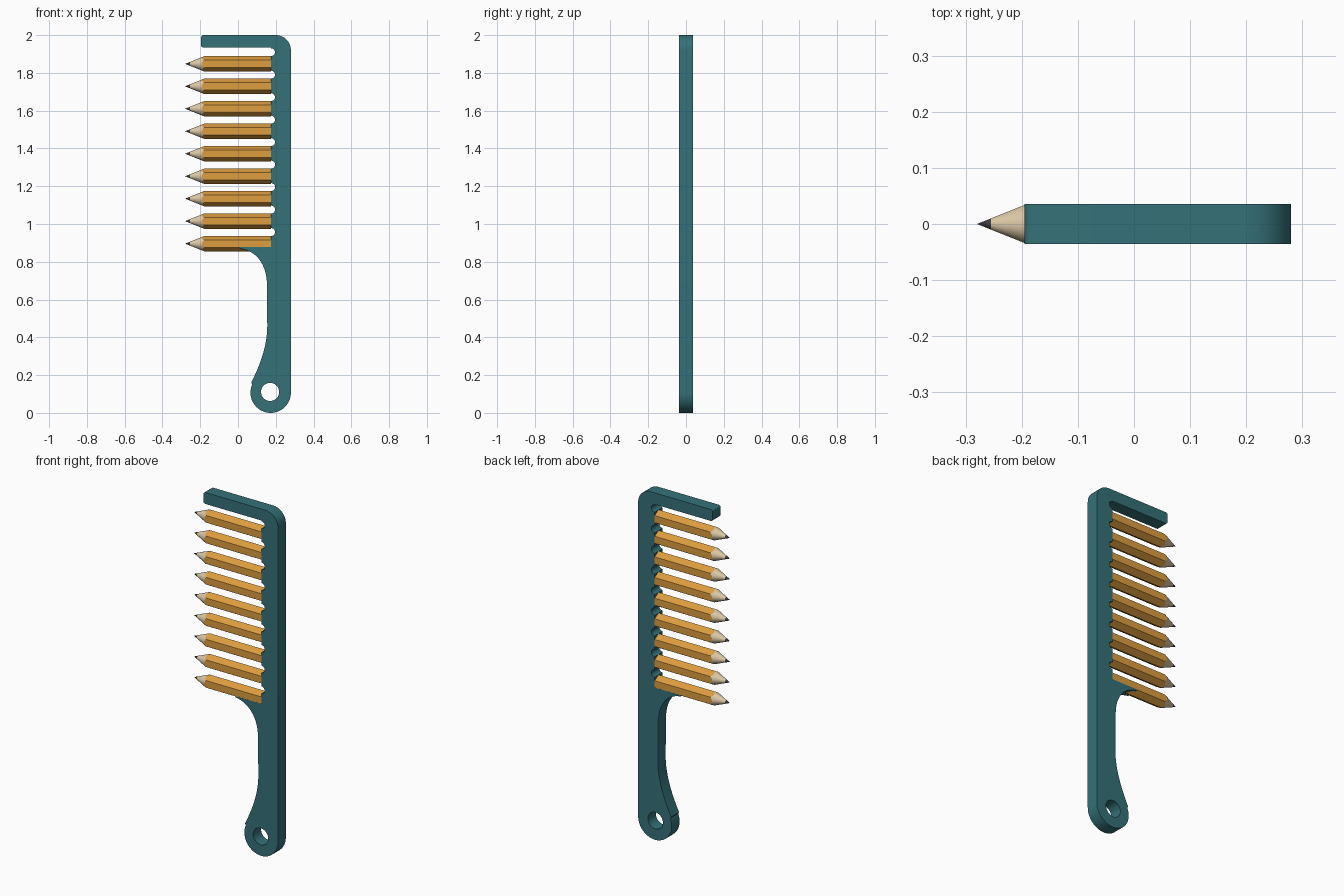
import bpy, bmesh, math
from mathutils import Vector
from mathutils.geometry import interpolate_bezier

if "Cube" in bpy.data.objects:
    bpy.data.objects.remove(bpy.data.objects["Cube"])

DEPTH = 0.036            # half thickness of the comb
R = 0.041                # pencil corner radius
STEP = 0.119             # pencil spacing
ROOT, TIP = 0.175, -0.28
HEIGHTS = [1.848 - STEP * i for i in range(9)]


def material(name, color):
    m = bpy.data.materials.new(name)
    m.diffuse_color = (*color, 1)
    m.use_nodes = True
    m.node_tree.nodes["Principled BSDF"].inputs["Base Color"].default_value = m.diffuse_color
    return m


teal = material("teal_plastic", (0.035, 0.165, 0.19))
paint = material("orange_paint", (0.72, 0.34, 0.05))
wood = material("bare_wood", (0.72, 0.58, 0.38))
lead = material("graphite", (0.05, 0.05, 0.06))


def arc(cx, cz, r, a0, a1, n=12):
    return [(cx + r * math.cos(math.radians(a0 + (a1 - a0) * i / n)),
             cz + r * math.sin(math.radians(a0 + (a1 - a0) * i / n))) for i in range(n + 1)]


def bezier(*pts, n=16):
    return [(p.x, p.y) for p in interpolate_bezier(*[Vector(p) for p in pts], n)]


# Comb outline: top bar, back edge, hanging ring, handle, notched spine
outline = arc(-0.183, 1.988, 0.012, 180, 90, 5)
outline += arc(0.20, 1.92, 0.08, 90, 0, 16)
outline += arc(0.173, 0.107, 0.107, 360, 156, 32)
outline += bezier((0.07, 0.16), (0.12, 0.26), (0.155, 0.36), (0.155, 0.46))
outline += bezier((0.153, 0.68), (0.153, 0.78), (0.10, 0.86), (0.01, 0.87))
outline += [(0.01, 0.877), (ROOT, 0.877)]
for z in reversed(HEIGHTS):
    outline += arc(ROOT, z + STEP / 2 + 0.002, 0.021, -90, 90, 10)
outline += [(ROOT, 1.934)]
outline += arc(-0.183, 1.946, 0.012, 270, 180, 5)
hole = arc(0.17, 0.111, 0.048, 0, 350, 35)

curve = bpy.data.curves.new("comb_frame", 'CURVE')
curve.dimensions = '2D'
curve.fill_mode = 'BOTH'
curve.extrude = DEPTH
for pts in (outline, hole):
    s = curve.splines.new('POLY')
    s.points.add(len(pts) - 1)
    for p, (x, z) in zip(s.points, pts):
        p.co = (x, z, 0, 1)
    s.use_cyclic_u = True
frame = bpy.data.objects.new("comb_frame", curve)
bpy.context.collection.objects.link(frame)
frame.rotation_euler.x = math.pi / 2
curve.materials.append(teal)
bpy.context.view_layer.objects.active = frame
frame.select_set(True)
bpy.ops.object.convert(target='MESH')
frame = bpy.context.object
bm = bmesh.new()
bm.from_mesh(frame.data)
bmesh.ops.remove_doubles(bm, verts=bm.verts, dist=1e-5)
bmesh.ops.recalc_face_normals(bm, faces=bm.faces)
bm.to_mesh(frame.data)
bm.free()
bpy.ops.object.shade_smooth_by_angle(angle=math.radians(30))


# Pencil tooth: hexagonal body, scalloped sharpened cone, graphite tip
def pencil_mesh():
    n, slope, r_lead = 36, 2.5, 0.010
    bm = bmesh.new()
    rings = [[], [], []]
    for i in range(n):
        a = 2 * math.pi * i / n
        off = a % (math.pi / 3) - math.pi / 6
        r = R * math.cos(math.pi / 6) / math.cos(off)
        y, z = math.sin(a), math.cos(a)
        for ring, x, rad in zip(rings, (ROOT, TIP + r * slope, TIP + r_lead * slope), (r, r, r_lead)):
            ring.append(bm.verts.new((x, y * rad, z * rad)))
    tip = bm.verts.new((TIP, 0, 0))
    bm.faces.new(rings[0])
    for i in range(n):
        j = (i + 1) % n
        for k in (0, 1):
            f = bm.faces.new((rings[k][i], rings[k][j], rings[k + 1][j], rings[k + 1][i]))
            f.material_index = k
        bm.faces.new((rings[2][i], rings[2][j], tip)).material_index = 2
    bmesh.ops.recalc_face_normals(bm, faces=bm.faces)
    me = bpy.data.meshes.new("pencil_tooth")
    bm.to_mesh(me)
    bm.free()
    for m in (paint, wood, lead):
        me.materials.append(m)
    return me


tooth = pencil_mesh()
for i, z in enumerate(HEIGHTS):
    ob = bpy.data.objects.new(f"pencil_tooth_{i + 1}", tooth)
    ob.location.z = z
    bpy.context.collection.objects.link(ob)

bpy.ops.object.select_all(action='DESELECT')
first = bpy.data.objects["pencil_tooth_1"]
first.select_set(True)
bpy.context.view_layer.objects.active = first
bpy.ops.object.shade_smooth_by_angle(angle=math.radians(20))
